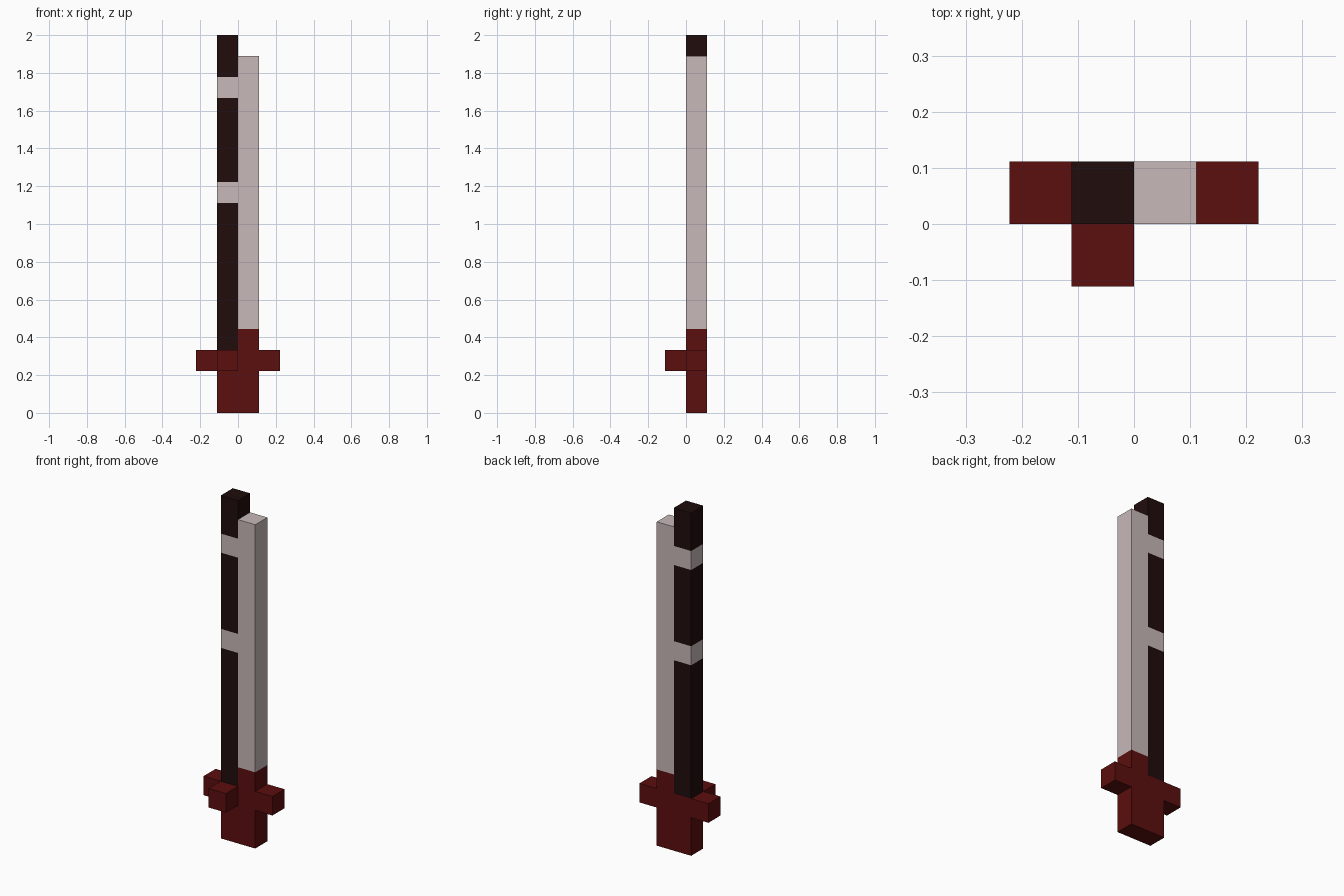
import bpy
import bmesh

if "Cube" in bpy.data.objects:
    bpy.data.objects.remove(bpy.data.objects["Cube"], do_unlink=True)

U = 1 / 9  # one block of the model


def make_material(name, color):
    mat = bpy.data.materials.new(name)
    mat.use_nodes = True
    mat.diffuse_color = color
    mat.node_tree.nodes["Principled BSDF"].inputs["Base Color"].default_value = color
    return mat


RED = make_material("dark red", (0.107, 0.0044, 0.0044, 1))
DARK = make_material("near black", (0.0144, 0.0037, 0.0037, 1))
PALE = make_material("pale grey", (0.578, 0.479, 0.479, 1))


def box(name, low, high, *mats, bands=()):
    """Box between two corners in blocks; bands are (bottom, top) heights in the second material."""
    mesh = bpy.data.meshes.new(name)
    bm = bmesh.new()
    bmesh.ops.create_cube(bm, size=1)
    for v in bm.verts:
        v.co = [U * (h if c > 0 else l) for c, l, h in zip(v.co, low, high)]
    # Cut the band edges, then colour the faces between them
    for z in (z for band in bands for z in band):
        bmesh.ops.bisect_plane(bm, geom=bm.verts[:] + bm.edges[:] + bm.faces[:],
                               plane_co=(0, 0, z * U), plane_no=(0, 0, 1))
    for f in bm.faces:
        z = f.calc_center_median().z / U
        f.material_index = int(any(a < z < b for a, b in bands))
    bm.to_mesh(mesh)
    bm.free()
    for mat in mats:
        mesh.materials.append(mat)
    obj = bpy.data.objects.new(name, mesh)
    bpy.context.collection.objects.link(obj)
    return obj


# Handle and blade socket
box("handle", (-1, 0, 0), (1, 1, 3), RED)
box("blade_socket", (0, 0, 3), (1, 1, 4), RED)

# Cross guard arms and front peg
box("guard_right", (-2, 0, 2), (-1, 1, 3), RED)
box("guard_left", (1, 0, 2), (2, 1, 3), RED)
box("guard_front_peg", (-1, -1, 2), (0, 0, 3), RED)

# Blade halves: pale edge and banded dark spine
box("blade_edge", (0, 0, 4), (1, 1, 17), PALE)
box("blade_spine", (-1, 0, 3), (0, 1, 18), DARK, PALE, bands=((10, 11), (15, 16)))
